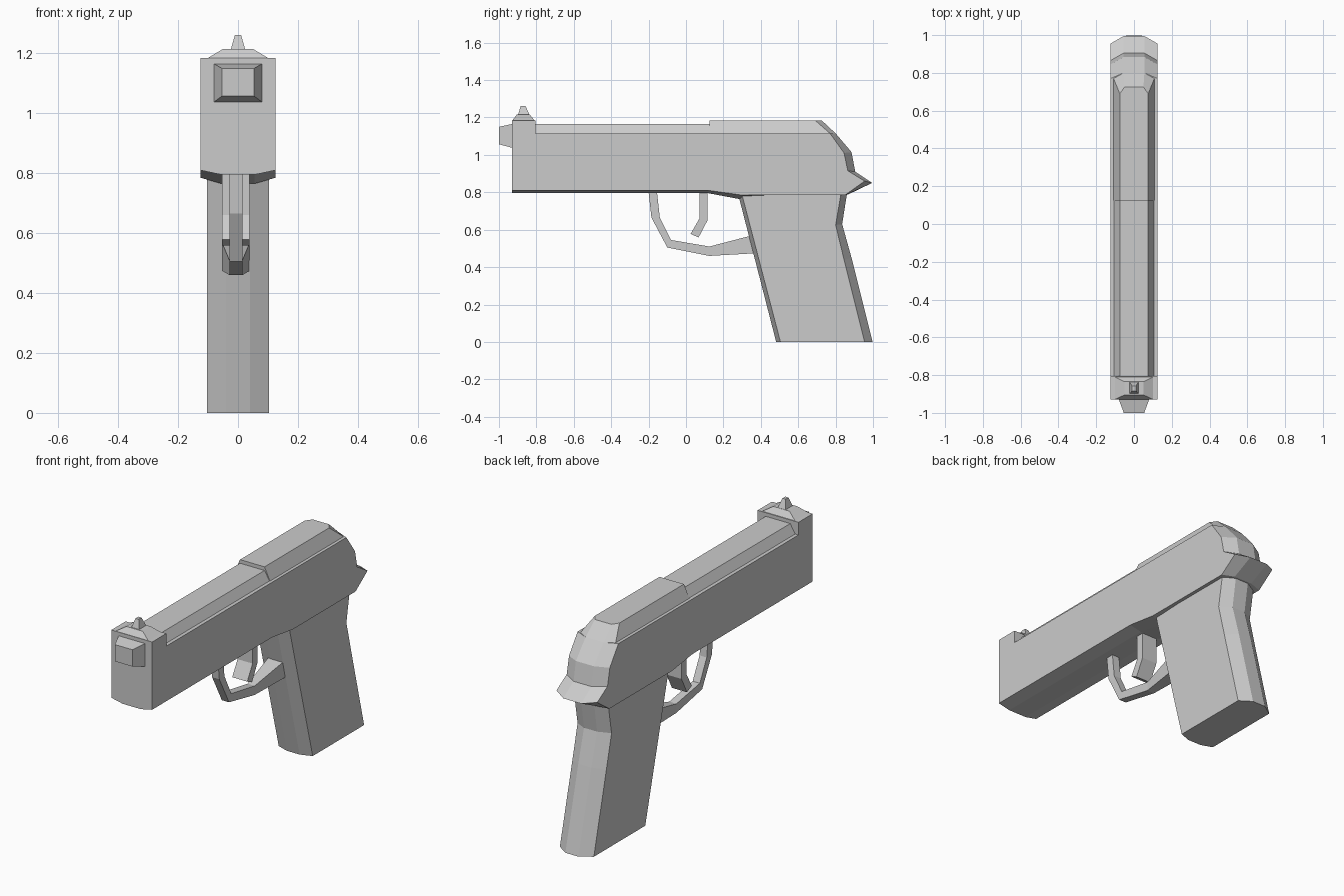
import bpy, bmesh

if "Cube" in bpy.data.objects:
    bpy.data.objects.remove(bpy.data.objects["Cube"])


def loft(name, rings):
    """Join equal-length closed rings of 3D points and cap both ends."""
    bm = bmesh.new()
    vs = [[bm.verts.new(p) for p in ring] for ring in rings]
    n = len(vs[0])
    for a, b in zip(vs, vs[1:]):
        for i in range(n):
            j = (i + 1) % n
            bm.faces.new((a[i], a[j], b[j], b[i]))
    bm.faces.new(vs[0])
    bm.faces.new(vs[-1])
    bmesh.ops.recalc_face_normals(bm, faces=bm.faces)
    me = bpy.data.meshes.new(name)
    bm.to_mesh(me)
    bm.free()
    ob = bpy.data.objects.new(name, me)
    bpy.context.collection.objects.link(ob)
    return ob


def sides(name, outer, inner, half, core):
    """Side profile at x = +-half, fuller centre profile at x = +-core."""
    stations = ((-half, outer), (-core, inner), (core, inner), (half, outer))
    return loft(name, [[(x, y, z) for y, z in prof] for x, prof in stations])


def rect_z(hx, y0, y1, z):
    return [(-hx, y0, z), (hx, y0, z), (hx, y1, z), (-hx, y1, z)]


def rect_y(hx, z0, z1, y):
    return [(-hx, y, z0), (hx, y, z0), (hx, y, z1), (-hx, y, z1)]


# Slide and frame
side = [(-.93, .81), (-.93, 1.185), (-.805, 1.185), (-.805, 1.115),
        (.77, 1.115), (.845, 1.01), (.865, .915), (.955, .86),
        (.85, .785), (.30, .785), (.12, .81)]
centre = [(-.93, .795), (-.93, 1.185), (-.805, 1.185), (-.805, 1.115),
          (.80, 1.115), (.885, 1.015), (.905, .91), (.995, .85),
          (.87, .79), (.28, .765), (.12, .795)]
sides("slide_body", side, centre, .125, .055)

# Raised top of the slide: lower front rail, higher rear rail
loft("front_top_rail", [rect_z(.105, -.81, .13, 1.11),
                        rect_z(.105, -.81, .13, 1.115),
                        rect_z(.075, -.81, .13, 1.165)])


def rear_ring(hx, core, y_edge, y_mid, z):
    return [(-hx, .125, z), (hx, .125, z), (hx, y_edge, z),
            (core, y_mid, z), (-core, y_mid, z), (-hx, y_edge, z)]


loft("rear_top_rail", [rear_ring(.108, .055, .77, .80, 1.115),
                       rear_ring(.075, .05, .69, .725, 1.185)])

# Muzzle
loft("muzzle", [rect_y(.08, 1.038, 1.165, -.925),
                rect_y(.08, 1.038, 1.165, -.93),
                rect_y(.054, 1.057, 1.15, -1.0)])

# Front sight
loft("sight_base", [rect_z(.10, -.928, -.81, 1.185),
                    rect_z(.05, -.905, -.835, 1.215)])
loft("sight_post", [rect_z(.025, -.90, -.835, 1.21),
                    rect_z(.01, -.883, -.858, 1.262)])

# Grip
grip_side = [(.30, .80), (.30, .785), (.505, 0), (.955, 0),
             (.845, .44), (.80, .625), (.83, .80)]
grip_centre = [(.275, .80), (.28, .785), (.482, 0), (.998, 0),
               (.885, .45), (.835, .63), (.862, .80)]
sides("grip", grip_side, grip_centre, .104, .04)


# Trigger and guard: bent bars of (front y, z, back y, z, half width)
def bar(name, sections, cx=-.007):
    return loft(name, [[(cx - w, a, b), (cx + w, a, b), (cx + w, c, d), (cx - w, c, d)]
                       for a, b, c, d, w in sections])


bar("trigger_guard", [(-.20, .80, -.155, .80, .022),
                      (-.185, .665, -.14, .665, .022),
                      (-.10, .505, -.08, .545, .022),
                      (.125, .46, .125, .51, .022),
                      (.39, .475, .355, .57, .047)])
bar("trigger", [(.072, .80, .115, .80, .046),
                (.072, .66, .115, .65, .046),
                (.025, .578, .067, .558, .046)])
